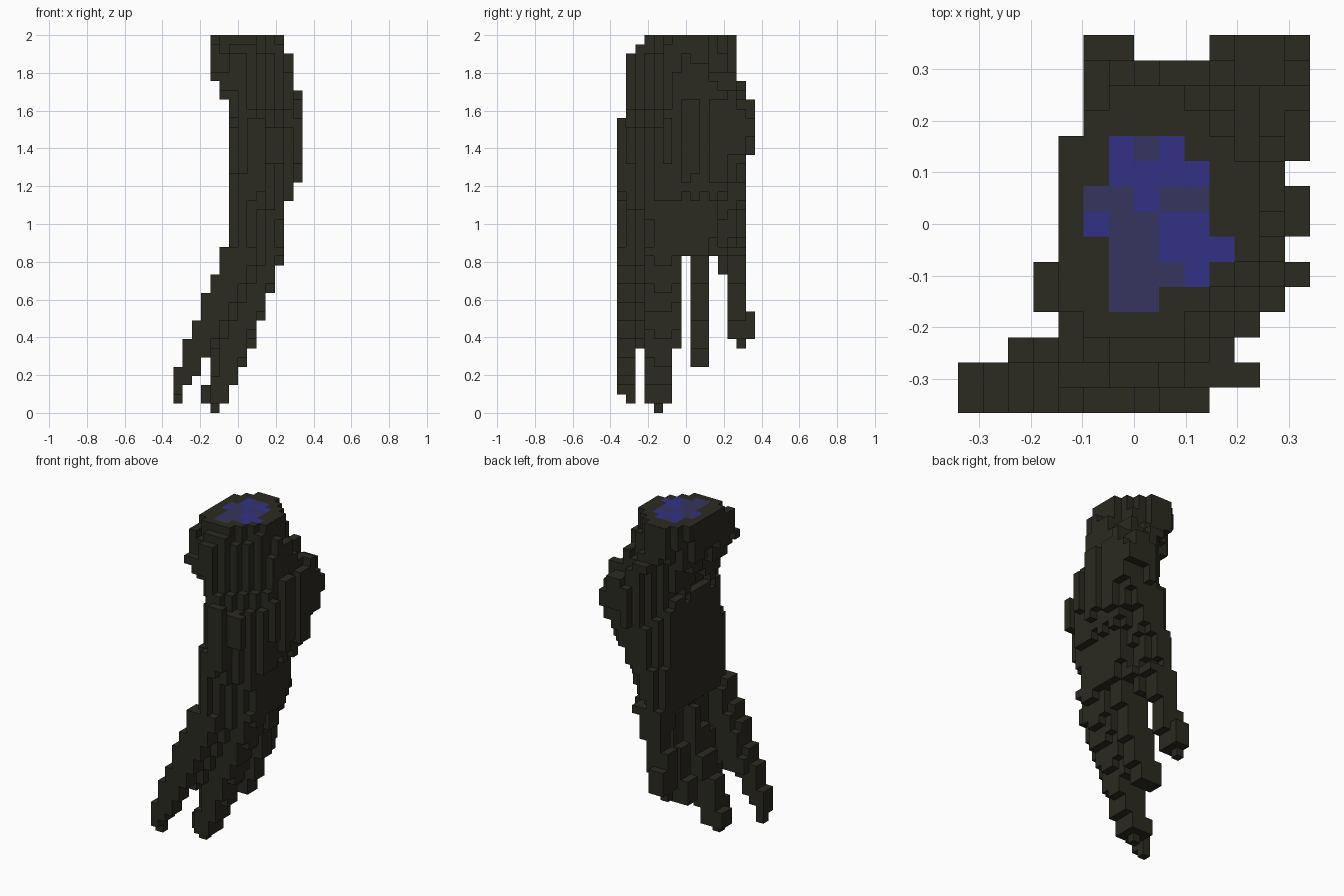
import bpy
import bmesh
import random

cube = bpy.data.objects.get("Cube")
if cube:
    bpy.data.objects.remove(cube, do_unlink=True)

random.seed(4)
HEIGHT = 41
V = 2 / HEIGHT                      # voxel size
NX, NY = 14, 15


def material(name, rgb):
    m = bpy.data.materials.new(name)
    m.use_nodes = True
    m.diffuse_color = (*rgb, 1)
    m.node_tree.nodes["Principled BSDF"].inputs["Base Color"].default_value = (*rgb, 1)
    return m


MATERIALS = [
    material("dark_olive_hide", (0.024, 0.023, 0.015)),
    material("bright_blue_flesh", (0.033, 0.031, 0.24)),
    material("dull_blue_flesh", (0.038, 0.035, 0.113)),
]

# Flesh pattern on the flat top: b = bright, d = dull, first row at the front
FLESH = ["_dd___", "_dddb_", "_ddbbb", "bddbb_", "ddbdd_", "_bbbb_", "_bdb__"]
FLESH_I, FLESH_J = 5, 4


def flesh_slot(i, j, k):
    a, b = i - FLESH_I, j - FLESH_J
    if k == HEIGHT - 1 and 0 <= b < len(FLESH) and 0 <= a < len(FLESH[b]):
        return "_bd".index(FLESH[b][a])
    return 0


def voxel_object(name, cells):
    """Outer skin of a set of voxels as one mesh."""
    bm = bmesh.new()
    corners = {}

    def vert(p):
        if p not in corners:
            corners[p] = bm.verts.new(((p[0] - NX / 2) * V, (p[1] - NY / 2) * V, p[2] * V))
        return corners[p]

    for cell in sorted(cells):
        for axis in range(3):
            for side in (0, 1):
                other = list(cell)
                other[axis] += 2 * side - 1
                if tuple(other) in cells:
                    continue
                quad = []
                for du, dv in ((0, 0), (1, 0), (1, 1), (0, 1)):
                    p = list(cell)
                    p[axis] += side
                    p[(axis + 1) % 3] += du
                    p[(axis + 2) % 3] += dv
                    quad.append(vert(tuple(p)))
                face = bm.faces.new(quad if side else quad[::-1])
                if axis == 2 and side:
                    face.material_index = flesh_slot(*cell)
    mesh = bpy.data.meshes.new(name)
    bm.to_mesh(mesh)
    bm.free()
    for m in MATERIALS:
        mesh.materials.append(m)
    ob = bpy.data.objects.new(name, mesh)
    bpy.context.collection.objects.link(ob)


# Eight-sided outline of the trunk at each level:
# level: x min, x max, y min, y max, x+y min, x+y max, x-y min, x-y max
OUTLINE = [
    (17, (6, 12, 0, 14, 7, 22, -7, 8)),
    (22, (6, 12, 0, 14, 7.3, 23, -7, 8.5)),
    (26, (6, 13.6, 0, 14, 7.5, 26, -6, 9)),
    (29, (6, 14, 0, 14.6, 8, 28, -5.5, 9.3)),
    (31, (6.6, 14, 0, 15, 8, 29, -5.4, 9)),
    (34, (6, 13.6, 1, 14.4, 8, 27, -5.4, 7)),
    (35, (5.4, 13.4, 1, 14, 7, 25, -5.4, 7)),
    (37, (4.2, 13, 1, 13.6, 5, 23.4, -6, 7)),
    (39, (4, 12.2, 1.8, 13, 6, 22, -7, 7)),
    (41, (4, 12, 3, 13, 8, 22, -7, 6)),
]
GROOVES = (4, 6, 9)                 # rows set back on the left flank


def outline_at(z):
    z = max(OUTLINE[0][0], min(OUTLINE[-1][0], z))
    for (za, a), (zb, b) in zip(OUTLINE, OUTLINE[1:]):
        if z <= zb:
            t = (z - za) / (zb - za)
            return [p + (q - p) * t for p, q in zip(a, b)]


# Trunk: every column is shifted a little in height for the ragged bark look
trunk = set()
e = 0.45
for i in range(NX):
    for j in range(NY):
        shift = random.uniform(-1, 1)
        for k in range(OUTLINE[0][0], HEIGHT):
            z = k + 0.5 + (shift if k < HEIGHT - 1 else 0.5)
            x0, x1, y0, y1, s0, s1, d0, d1 = outline_at(z)
            if j in GROOVES:
                x1 = min(x1, NX - 1)
            if (i >= x0 - e and i + 1 <= x1 + e and j >= y0 - e and j + 1 <= y1 + e
                    and s0 - e <= i + j and i + j + 2 <= s1 + e
                    and d0 - e <= i - j - 1 and i + 1 - j <= d1 + e):
                trunk.add((i, j, k))

# Shoulder ridge along the front of the trunk
trunk.update((i, 0, k) for i in (8, 9) for k in range(24, 32))
trunk.update((i, 1, k) for i in range(8, 12) for k in range(27, 31))
voxel_object("trunk", trunk)


def limb(name, rows, low, bottom, top, extra=()):
    """Stepped limb leaning sideways; bottom and top are its x spans."""
    cells = set(extra)
    high = OUTLINE[0][0] + 1
    for j in rows:
        for k in range(low, high):
            t = (k - low) / (high - low)
            a = round(bottom[0] + (top[0] - bottom[0]) * t)
            b = round(bottom[1] + (top[1] - bottom[1]) * t)
            cells.update((i, j, k) for i in range(a, max(b, a + 1)))
    voxel_object(name, cells)


# Four hanging limbs, then the webbing between them
limb("front_limb", range(0, 2), 2, (-0.45, 1.49), (5.7, 9.6), [(0, 1, 1)])
limb("long_limb", range(4, 6), 1, (3, 6), (8, 12.4), [(4, 4, 0)])
limb("long_limb_edge", [3], 1, (4, 6), (8, 12))
limb("middle_limb", range(8, 10), 5, (5, 8), (8, 12))
limb("back_limb", range(12, 14), 8, (5, 7), (6, 10),
     [(5, 13, 7)] + [(i, 14, k) for i in (5, 6) for k in (8, 9, 10)])
limb("front_web", [2], 7, (2, 5), (6, 10.6))
limb("long_limb_web", [6], 7, (5, 8), (7, 12))
limb("back_web", [11], 15, (6, 10), (6, 11))
limb("short_web", [7, 10], 17, (7, 11), (7, 12))
